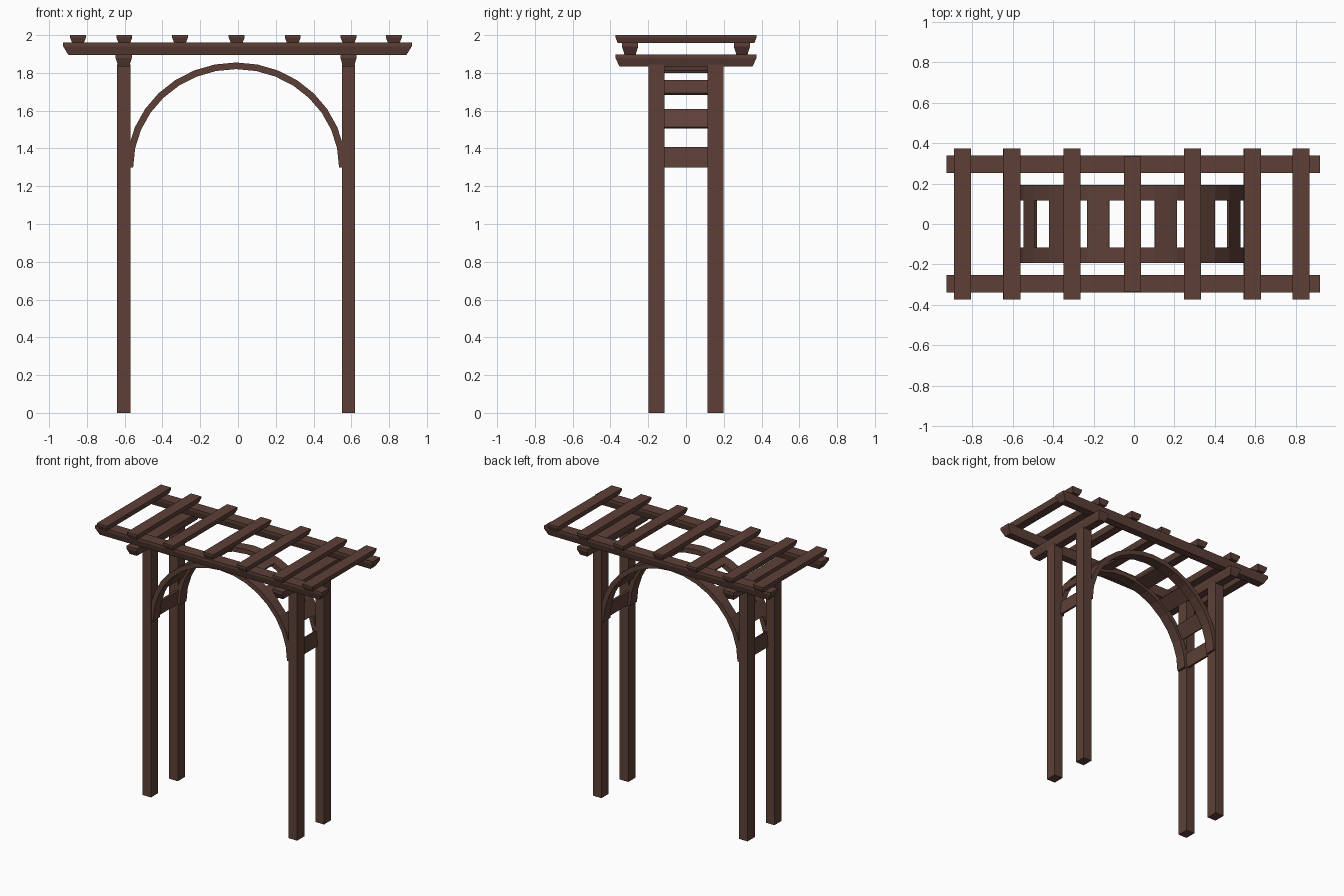
import bpy, bmesh
from math import sin, cos, pi

cube = bpy.data.objects.get("Cube")
if cube:
    bpy.data.objects.remove(cube, do_unlink=True)

# Single dark stained timber colour
wood = bpy.data.materials.new("dark_brown_wood")
wood.use_nodes = True
COLOUR = (0.109, 0.051, 0.038, 1)
wood.diffuse_color = COLOUR
wood.node_tree.nodes["Principled BSDF"].inputs["Base Color"].default_value = COLOUR

CX = -0.01        # the posts and arch sit slightly off centre
SEGMENTS = 16     # straight facets in the arch
SPRING = 1.30     # height where the arch starts


def loft(name, rings):
    """Skin a list of four-cornered rings and cap both ends."""
    bm = bmesh.new()
    loops = [[bm.verts.new(p) for p in ring] for ring in rings]
    for a, b in zip(loops, loops[1:]):
        for i in range(4):
            j = (i + 1) % 4
            bm.faces.new((a[i], a[j], b[j], b[i]))
    bm.faces.new(loops[0])
    bm.faces.new(loops[-1])
    bmesh.ops.recalc_face_normals(bm, faces=bm.faces)
    mesh = bpy.data.meshes.new(name)
    bm.to_mesh(mesh)
    bm.free()
    mesh.materials.append(wood)
    obj = bpy.data.objects.new(name, mesh)
    bpy.context.collection.objects.link(obj)
    return obj


def timber(name, x, y, z0, z1, hx, hy, inset_x=0, inset_y=0):
    """Upright box whose lower part slopes in towards the bottom."""
    shoulder = z0 + 0.7 * (z1 - z0)
    rings = []
    for z, ix, iy in ((z0, inset_x, inset_y), (shoulder, 0, 0), (z1, 0, 0)):
        a, b = hx - ix, hy - iy
        rings.append([(x - a, y - b, z), (x + a, y - b, z),
                      (x + a, y + b, z), (x - a, y + b, z)])
    return loft(name, rings)


def arch_band(name, first, last, y0, y1, depth):
    """Part of the arch between two facet numbers."""
    rings = []
    for i in range(first, last + 1):
        t = pi * i / SEGMENTS
        ring = []
        for d, y in ((0, y0), (0, y1), (depth, y1), (depth, y0)):
            ring.append((CX + (0.58 - d) * cos(t), y, SPRING + (0.555 - d) * sin(t)))
        rings.append(ring)
    return loft(name, rings)


# Posts, arch ribs and long rails, front and back
for side, s in (("front", -1), ("back", 1)):
    for hand, h in (("left", 1), ("right", -1)):
        timber(f"{side}_{hand}_post", CX + h * 0.595, s * 0.156, 0, 1.845, 0.035, 0.042)
    y0, y1 = sorted((s * 0.116, s * 0.194))
    arch_band(f"{side}_arch_rib", 0, SEGMENTS, y0, y1, 0.035)
    timber(f"{side}_rail", -0.003, s * 0.296, 1.895, 1.96, 0.923, 0.043, 0.028, 0.014)

# Boards joining the ribs on alternating facets
for n in (0, 2, 4, 6):
    for hand, i in (("left", n), ("right", SEGMENTS - 1 - n)):
        arch_band(f"{hand}_arch_board_{n // 2 + 1}", i, i + 1, -0.118, 0.118, 0.015)

# Cross beams on top of each pair of posts
for hand, h in (("left", 1), ("right", -1)):
    timber(f"{hand}_cross_beam", CX + h * 0.595, 0, 1.835, 1.898, 0.043, 0.373, 0.014, 0.02)

# Roof slats, the middle one shorter
for n, x in enumerate((-0.847, -0.602, -0.307, -0.007, 0.29, 0.585, 0.825)):
    half = 0.337 if n == 3 else 0.373
    timber(f"roof_slat_{n + 1}", x, 0, 1.958, 2.0, 0.042, half, 0.011, 0.011)
